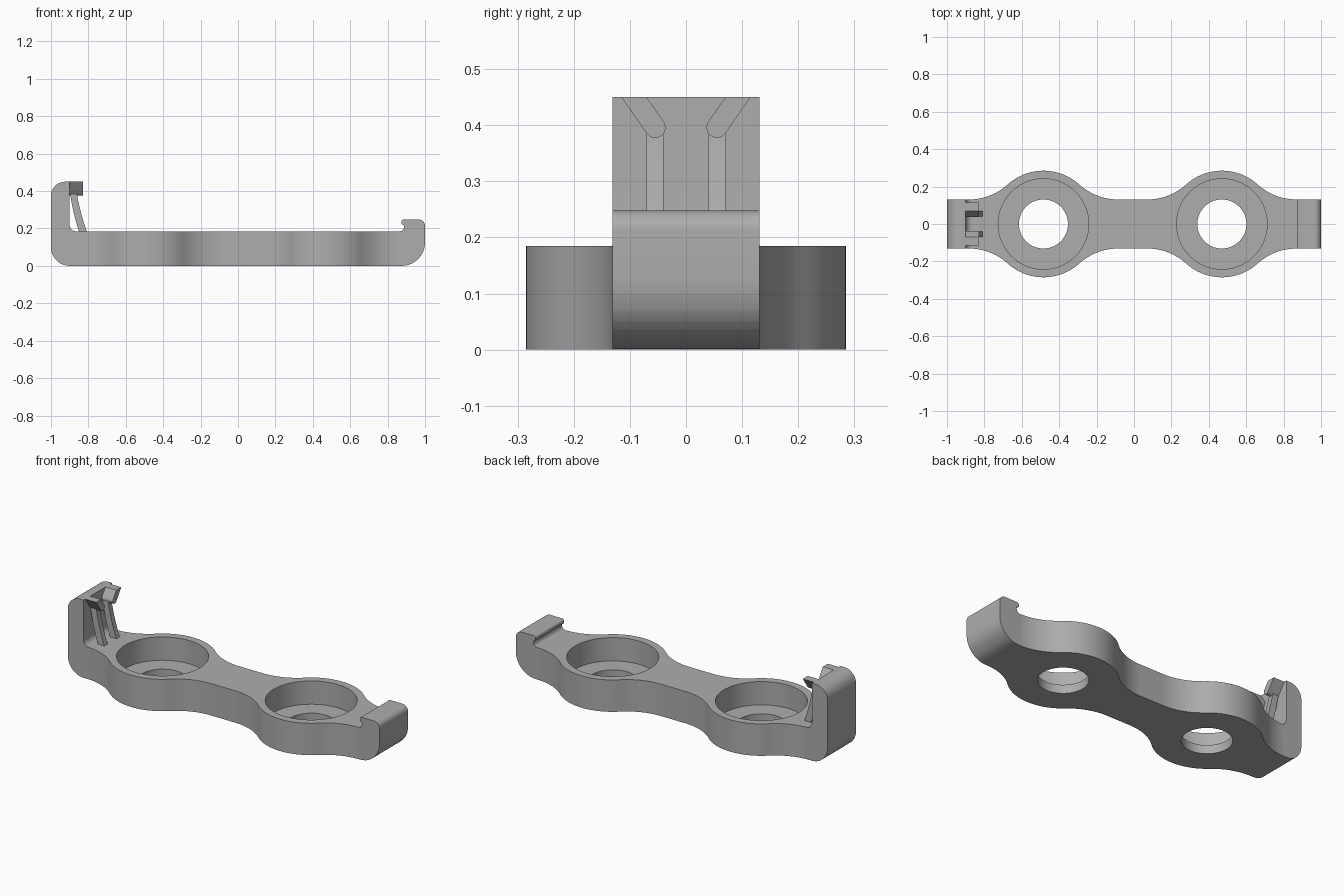
import bpy, bmesh, math
from mathutils import Vector, Matrix

if "Cube" in bpy.data.objects:
    bpy.data.objects.remove(bpy.data.objects["Cube"], do_unlink=True)

grey = bpy.data.materials.new("plain_grey")
grey.use_nodes = True
COLOUR = (0.42, 0.42, 0.42, 1)
grey.diffuse_color = COLOUR
grey.node_tree.nodes["Principled BSDF"].inputs["Base Color"].default_value = COLOUR


def rounded(corners, steps=10):
    """Round each (u, v, radius) corner of a closed polygon."""
    out = []
    n = len(corners)
    for i, (u, v, r) in enumerate(corners):
        p = Vector((u, v))
        if r == 0:
            out.append(p)
            continue
        a = (Vector(corners[i - 1][:2]) - p).normalized()
        b = (Vector(corners[(i + 1) % n][:2]) - p).normalized()
        half = a.angle(b) / 2
        centre = p + (a + b).normalized() * (r / math.sin(half))
        start = p + a * (r / math.tan(half)) - centre
        end = p + b * (r / math.tan(half)) - centre
        sweep = start.angle_signed(end)
        for k in range(steps + 1):
            out.append(centre + Matrix.Rotation(-sweep * k / steps, 2) @ start)
    return out


def prism(name, points, place, low, high):
    """Extrude a 2D outline; place(u, v, w) gives the 3D point."""
    bm = bmesh.new()
    rings = [[bm.verts.new(place(p[0], p[1], w)) for p in points] for w in (low, high)]
    bm.faces.new(rings[0])
    bm.faces.new(rings[1])
    n = len(points)
    for i in range(n):
        j = (i + 1) % n
        bm.faces.new((rings[0][i], rings[0][j], rings[1][j], rings[1][i]))
    bmesh.ops.recalc_face_normals(bm, faces=bm.faces)
    mesh = bpy.data.meshes.new(name)
    bm.to_mesh(mesh)
    bm.free()
    mesh.materials.append(grey)
    obj = bpy.data.objects.new(name, mesh)
    bpy.context.collection.objects.link(obj)
    return obj


def cut(obj, tool, operation):
    mod = obj.modifiers.new(tool.name, "BOOLEAN")
    mod.object, mod.operation, mod.solver = tool, operation, "EXACT"
    bpy.context.view_layer.objects.active = obj
    bpy.ops.object.modifier_apply(modifier=mod.name)
    bpy.data.objects.remove(tool, do_unlink=True)


def smooth(obj):
    bpy.ops.object.select_all(action="DESELECT")
    obj.select_set(True)
    bpy.context.view_layer.objects.active = obj
    bpy.ops.object.shade_smooth_by_angle(angle=math.radians(35))


def from_side(u, v, w):
    return (u, w, v)


def from_top(u, v, w):
    return (u, v, w)


def from_end(u, v, w):
    return (w, u, v)


# Side profile: tall end wall, flat deck, low hooked lip
TOP, WALL = 0.185, -0.9
side = rounded([
    (-1, 0, 0.1), (1, 0, 0.125), (1, 0.248, 0.035), (0.875, 0.248, 0.012),
    (0.873, 0.224, 0.006), (0.889, 0.216, 0.006), (0.884, TOP, 0.022),
    (WALL, TOP, 0.035), (WALL, 0.45, 0), (-1, 0.45, 0.075)])
body = prism("holder_body", side, from_side, -0.4, 0.4)

# Plan outline: two round cups blended into a narrow bar
CUPS, CUP_R, BAR, REACH = (-0.484, 0.47), 0.285, 0.131, 0.4
blend = (REACH**2 + BAR**2 - CUP_R**2) / (2 * (CUP_R - BAR))
touch = REACH * CUP_R / (CUP_R + blend)


def half_width(x):
    d = min(abs(x - c) for c in CUPS)
    if d < touch:
        return math.sqrt(CUP_R**2 - d * d)
    if d < REACH:
        return BAR + blend - math.sqrt(blend**2 - (REACH - d)**2)
    return BAR


xs = [-1.1 + 2.2 * i / 176 for i in range(177)]
plan = [(x, -half_width(x)) for x in xs] + [(x, half_width(x)) for x in reversed(xs)]
cut(body, prism("plan_outline", plan, from_top, -0.1, 0.6), "INTERSECT")

# Stepped round pockets with through holes
for c in CUPS:
    for r, floor in ((0.242, 0.05), (0.131, -0.1)):
        ring = [(c + r * math.cos(math.tau * i / 72), r * math.sin(math.tau * i / 72))
                for i in range(72)]
        cut(body, prism("pocket", ring, from_top, floor, 0.3), "DIFFERENCE")
smooth(body)

# Curved spring arms and slanted prongs on the tall wall
for side_name, s in (("right", -1), ("left", 1)):
    front, back = [], []
    for i in range(13):
        t = i / 12
        x = -0.807 - 0.055 * t + 0.02 * t * (t - 1)
        z = 0.18 + 0.21 * t
        front.append((x, z))
        back.append((x - 0.042 + 0.006 * t, z))
    arm = prism(side_name + "_spring_arm", front + back[::-1], from_side,
                min(s * 0.04, s * 0.07), max(s * 0.04, s * 0.07))
    smooth(arm)

    # Rounded lower end, flat top flush with the wall
    cy, cz, r = 0.055, 0.396, 0.0185
    along = Vector((0.57, 0.82)).normalized()
    normal = Vector((-along.y, along.x))
    tip = Vector((cy, cz))
    bar = [tip + r * (math.cos(a) * normal - math.sin(a) * along)
           for a in (math.pi * i / 14 for i in range(15))]
    for edge in (bar[-1], bar[0]):
        bar.append(edge + along * ((0.45 - edge.y) / along.y))
    prong = prism(side_name + "_prong", [(s * p.x, p.y) for p in bar],
                  from_end, WALL - 0.01, -0.83)
    smooth(prong)
